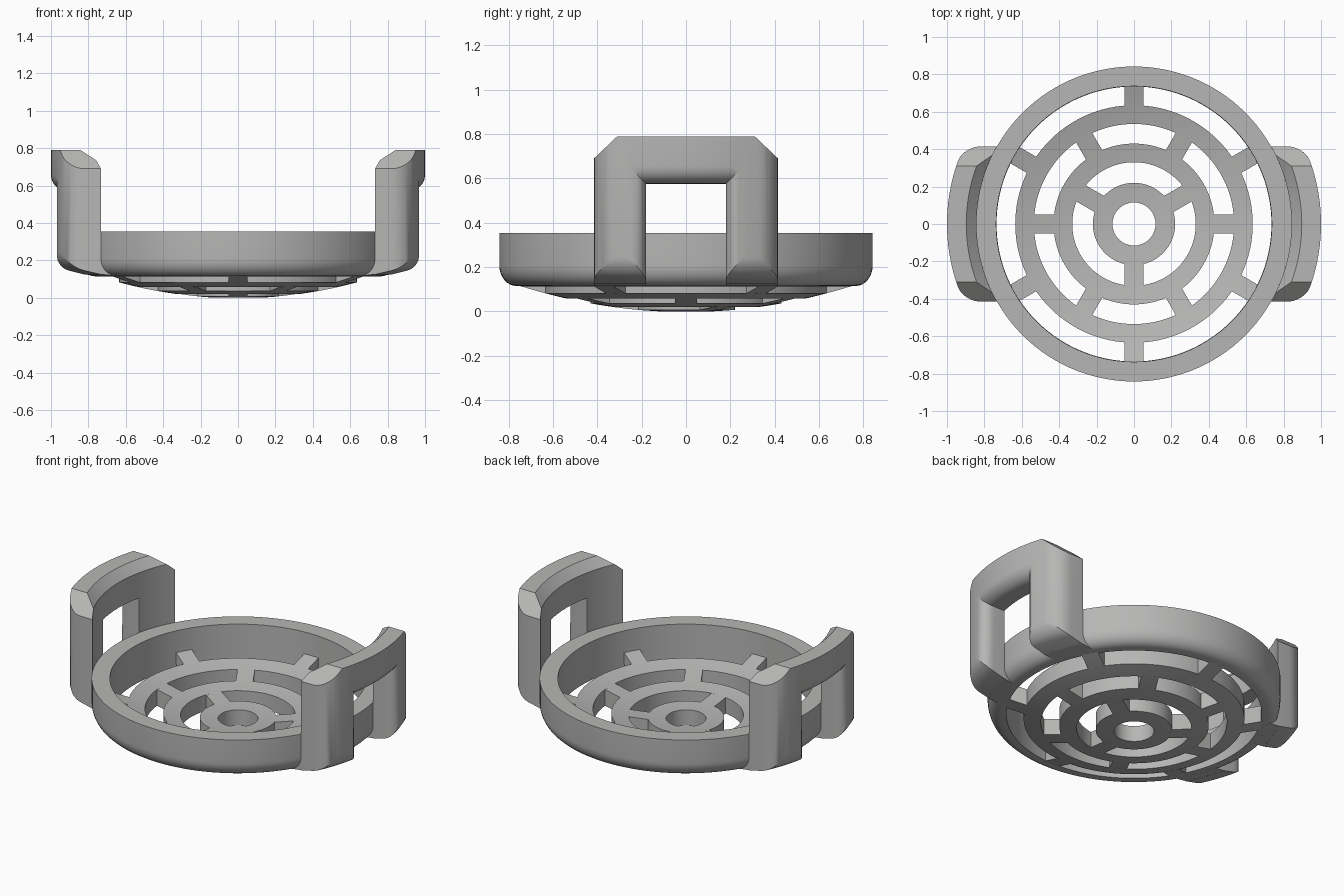
import bpy, bmesh, math
from mathutils import Vector

if "Cube" in bpy.data.objects:
    bpy.data.objects.remove(bpy.data.objects["Cube"])

grey = bpy.data.materials.new("warm grey")
grey.diffuse_color = (0.47, 0.47, 0.465, 1)
grey.use_nodes = True
grey.node_tree.nodes["Principled BSDF"].inputs["Base Color"].default_value = grey.diffuse_color


def finish(name, bm):
    bmesh.ops.recalc_face_normals(bm, faces=bm.faces[:])
    me = bpy.data.meshes.new(name)
    bm.to_mesh(me)
    bm.free()
    me.materials.append(grey)
    ob = bpy.data.objects.new(name, me)
    bpy.context.collection.objects.link(ob)
    bpy.ops.object.select_all(action='DESELECT')
    ob.select_set(True)
    bpy.context.view_layer.objects.active = ob
    bpy.ops.object.shade_smooth_by_angle(angle=math.radians(30))
    return ob


def lathe(name, profile, steps=120):
    bm = bmesh.new()
    rings = []
    for i in range(steps):
        a = 2 * math.pi * i / steps
        rings.append([bm.verts.new((r * math.cos(a), r * math.sin(a), z)) for r, z in profile])
    n = len(profile)
    for i in range(steps):
        p, q = rings[i], rings[(i + 1) % steps]
        for j in range(n):
            k = (j + 1) % n
            bm.faces.new((p[j], q[j], q[k], p[k]))
    return finish(name, bm)


# Dished floor: lower and upper surface heights
def low(r):
    return max(0, 0.21 * r * r - 0.0025)


def high(r):
    return 0.098 + 0.22 * r * r


# Outer rim with rounded lower edge
fillet = [(0.765 + 0.077 * math.sin(t), 0.207 - 0.092 * math.cos(t))
          for t in [math.pi / 2 * i / 8 for i in range(9)]]
lathe("rim", [(0.737, 0.355), (0.735, 0.113)] + fillet + [(0.842, 0.355)])

# Concentric grille rings
for name, r0, r1 in (("hub_ring", 0.115, 0.22), ("middle_ring", 0.33, 0.43), ("outer_ring", 0.535, 0.635)):
    rs = [r0 + (r1 - r0) * i / 4 for i in range(5)]
    lathe(name, [(r, low(r)) for r in rs] + [(r, high(r)) for r in reversed(rs)])


# Curved bars joining the rings
def spoke(name, r0, r1, angle, half=0.05):
    bm = bmesh.new()
    a = math.radians(angle)
    u, v = Vector((math.cos(a), math.sin(a), 0)), Vector((-math.sin(a), math.cos(a), 0))
    rows = []
    for i in range(5):
        r = r0 + (r1 - r0) * i / 4
        rows.append([bm.verts.new(u * r + v * s * half + Vector((0, 0, f(r))))
                     for s, f in ((-1, low), (1, low), (1, high), (-1, high))])
    for p, q in zip(rows, rows[1:]):
        for j in range(4):
            k = (j + 1) % 4
            bm.faces.new((p[j], p[k], q[k], q[j]))
    bm.faces.new(rows[0])
    bm.faces.new(rows[-1])
    finish(name, bm)


for i in range(3):
    spoke("inner_spoke", 0.21, 0.335, 30 + 120 * i)
for i in range(6):
    spoke("middle_spoke", 0.42, 0.54, 60 * i)
    spoke("outer_spoke", 0.625, 0.75, 30 + 60 * i)


# Wrap a flat part (x = radius) around the vertical axis
def wrap(bm, side):
    y = -0.40
    while y < 0.405:
        bmesh.ops.bisect_plane(bm, geom=bm.verts[:] + bm.edges[:] + bm.faces[:],
                               plane_co=(0, y, 0), plane_no=(0, 1, 0), dist=1e-5)
        y += 0.04
    for v in bm.verts:
        v.co.x = side * math.sqrt(v.co.x ** 2 - v.co.y ** 2)


# Handle arch: outline in (y, z), extruded outwards and rounded
half_arch = [(0.31, 0.79), (0.415, 0.69), (0.415, 0.125), (0.18, 0.125), (0.18, 0.575)]
arch = half_arch + [(-y, z) for y, z in reversed(half_arch)]


def handle(side):
    bm = bmesh.new()
    inner = [bm.verts.new((0.842, y, z)) for y, z in arch]
    outer = [bm.verts.new((1.0, y, z + (0.04 if z < 0.2 else 0))) for y, z in arch]
    n = len(arch)
    bm.faces.new(inner)
    bm.faces.new(outer)
    for i in range(n):
        k = (i + 1) % n
        bm.faces.new((inner[i], inner[k], outer[k], outer[i]))
    bmesh.ops.recalc_face_normals(bm, faces=bm.faces[:])
    # Round the outward edges except along the top
    soft = [e for e in bm.edges if all(v.co.x > 0.99 for v in e.verts)
            and sum(v.co.z for v in e.verts) / 2 < 0.7]
    bmesh.ops.bevel(bm, geom=soft, offset=0.08, segments=6, profile=0.5, affect='EDGES')
    # Chamfer the inward top edge
    top = [e for e in bm.edges if all(v.co.x < 0.85 and v.co.z > 0.78 for v in e.verts)]
    bmesh.ops.bevel(bm, geom=top, offset=0.055, segments=1, affect='EDGES')
    wrap(bm, side)
    finish("handle", bm)
    # Leg roots blending under the rim
    for s in (-1, 1):
        bm = bmesh.new()
        bmesh.ops.create_cube(bm, size=1)
        for v in bm.verts:
            outside = v.co.x > 0
            v.co = Vector((0.85 if outside else 0.775, s * (0.2975 + 0.235 * v.co.y),
                           0.3 if v.co.z > 0 else (0.127 if outside else 0.116)))
        wrap(bm, side)
        finish("leg_root", bm)


for side in (-1, 1):
    handle(side)
